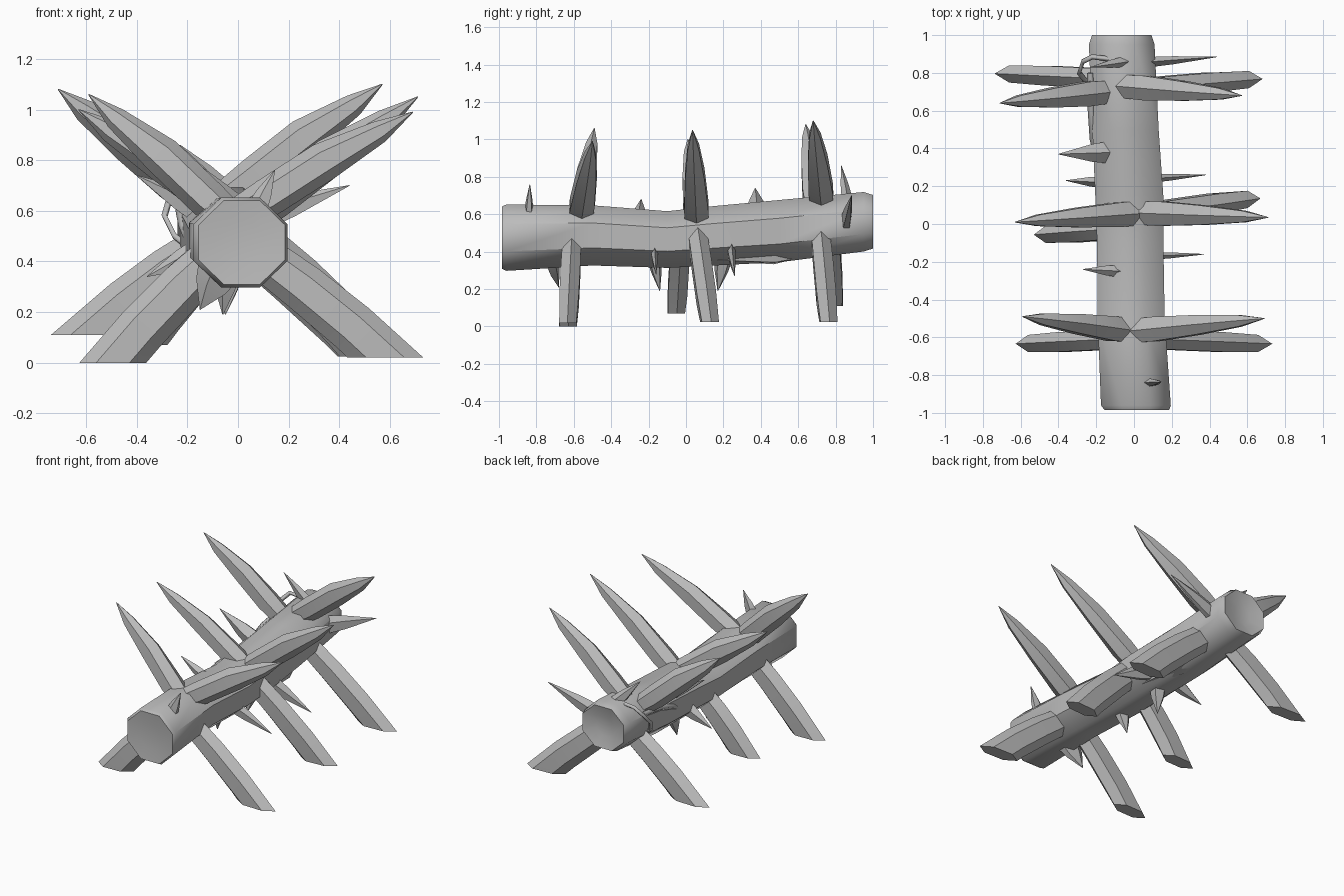
import bpy, bmesh, math
from mathutils import Vector

cube = bpy.data.objects.get("Cube")
if cube:
    bpy.data.objects.remove(cube, do_unlink=True)

wood = bpy.data.materials.new("grey_wood")
wood.use_nodes = True
GREY = (0.5, 0.5, 0.5, 1)
wood.diffuse_color = GREY
wood.node_tree.nodes["Principled BSDF"].inputs["Base Color"].default_value = GREY


def finish(name, bm, angle):
    bmesh.ops.recalc_face_normals(bm, faces=bm.faces)
    mesh = bpy.data.meshes.new(name)
    bm.to_mesh(mesh)
    bm.free()
    obj = bpy.data.objects.new(name, mesh)
    bpy.context.collection.objects.link(obj)
    mesh.materials.append(wood)
    bpy.ops.object.select_all(action="DESELECT")
    obj.select_set(True)
    bpy.context.view_layer.objects.active = obj
    bpy.ops.object.shade_smooth_by_angle(angle=math.radians(angle))


def loft(name, rings, angle=32):
    """Skin a row of equal point rings and close both ends."""
    bm = bmesh.new()
    loops = [[bm.verts.new(p) for p in ring] for ring in rings]
    n = len(loops[0])
    for a, b in zip(loops, loops[1:]):
        for i in range(n):
            j = (i + 1) % n
            bm.faces.new((a[i], a[j], b[j], b[i]))
    bm.faces.new(loops[0])
    bm.faces.new(loops[-1])
    finish(name, bm, angle)


def oval(centre, u, v, sides, turn=0):
    angles = [math.tau * (i + turn) / sides for i in range(sides)]
    return [Vector(centre) + u * math.cos(a) + v * math.sin(a) for a in angles]


def stake(name, base, tip, profile, sides=6, foot=None):
    """Tapered stake; profile rows are position, height, thickness, bow."""
    base, tip = Vector(base), Vector(tip)
    axis = (tip - base).normalized()
    side = Vector((0, 1, 0))
    side = (side - axis * side.dot(axis)).normalized()
    up = side.cross(axis)
    if up.z < 0:
        up = -up
    rings = [oval(base.lerp(tip, t) + up * bow, up * h / 2, side * w / 2, sides)
             for t, h, w, bow in profile]
    if foot is not None:
        # Saw the end level with the ground
        for p in rings[-1]:
            p += axis * ((foot - p.z) / axis.z)
    loft(name, rings)


# Slightly bent eight-sided log with a hollowed back end: y, x, z, half width, half height
LOG = [(-0.975, 0.015, 0.475, 0.09, 0.09),
       (-0.985, 0.015, 0.475, 0.185, 0.18), (-0.96, 0.01, 0.475, 0.2, 0.192),
       (-0.5, -0.015, 0.487, 0.192, 0.174), (-0.1, -0.02, 0.465, 0.19, 0.164),
       (0.15, -0.025, 0.485, 0.195, 0.172), (0.5, -0.045, 0.51, 0.19, 0.18),
       (0.95, -0.065, 0.56, 0.188, 0.172), (1.0, -0.065, 0.56, 0.17, 0.155),
       (0.975, -0.065, 0.56, 0.07, 0.07)]
X, Z = Vector((1, 0, 0)), Vector((0, 0, 1))
loft("log", [oval((x, y, z), X * w, Z * h, 8, 0.5) for y, x, z, w, h in LOG], 46)

# Six sharpened upper stakes
SPIKE = [(0, 0.13, 0.14, 0), (0.2, 0.155, 0.15, 0), (0.52, 0.155, 0.12, 0.01),
         (0.82, 0.09, 0.07, 0), (1, 0.004, 0.004, 0)]
UPPER = {
    "front_left": ((-0.03, -0.57, 0.565), (0.69, -0.50, 0.99)),
    "front_right": ((0.0, -0.57, 0.54), (-0.59, -0.49, 1.06)),
    "middle_left": ((0.0, 0.06, 0.54), (0.71, 0.035, 1.05)),
    "middle_right": ((0.06, 0.06, 0.54), (-0.63, 0.01, 1.0)),
    "back_left": ((-0.06, 0.73, 0.645), (0.57, 0.68, 1.1)),
    "back_right": ((-0.14, 0.7, 0.62), (-0.71, 0.64, 1.08)),
}
for place, (base, tip) in UPPER.items():
    stake("upper_stake_" + place, base, tip, SPIKE)

# Six lower legs sawn flat at the foot
LEG = [(0, 0.17, 0.115, 0), (0.35, 0.19, 0.12, 0.01), (0.75, 0.2, 0.12, 0.01),
       (1, 0.19, 0.105, 0)]
LOWER = {
    "front_left": ((0.08, -0.61, 0.43), (0.57, -0.63, 0.03), 0.02),
    "front_right": ((-0.06, -0.61, 0.45), (-0.475, -0.63, 0.02), 0.0),
    "middle_left": ((0.07, 0.06, 0.49), (0.53, 0.125, 0.03), 0.025),
    "middle_right": ((-0.1, -0.03, 0.42), (-0.37, -0.05, 0.11), 0.07),
    "back_left": ((0.03, 0.72, 0.47), (0.52, 0.76, 0.04), 0.025),
    "back_right": ((-0.12, 0.77, 0.47), (-0.545, 0.79, 0.14), 0.11),
}
for place, (base, tip, foot) in LOWER.items():
    stake("leg_" + place, base, tip, LEG, foot=foot)

# Small blade-like thorns: base, tip, height, thickness
THORNS = [
    ((0.08, -0.84, 0.61), (0.145, -0.835, 0.76), 0.09, 0.05),
    ((-0.08, -0.25, 0.59), (-0.27, -0.24, 0.68), 0.08, 0.07),
    ((-0.12, 0.38, 0.58), (-0.40, 0.37, 0.74), 0.13, 0.13),
    ((-0.06, 0.86, 0.68), (-0.23, 0.83, 0.86), 0.09, 0.06),
    ((0.06, 0.855, 0.56), (0.44, 0.885, 0.7), 0.13, 0.06),
    ((0.06, -0.17, 0.41), (0.37, -0.16, 0.28), 0.11, 0.045),
    ((0.06, 0.24, 0.42), (0.38, 0.26, 0.27), 0.13, 0.05),
    ((-0.14, 0.22, 0.44), (-0.36, 0.23, 0.34), 0.12, 0.07),
    ((-0.03, 0.2, 0.36), (-0.05, 0.17, 0.19), 0.12, 0.1),
    ((-0.04, -0.17, 0.36), (-0.06, -0.14, 0.19), 0.12, 0.08),
    ((-0.07, -0.72, 0.36), (-0.15, -0.68, 0.21), 0.19, 0.08),
]
for k, (base, tip, h, w) in enumerate(THORNS, 1):
    stake(f"thorn_{k}", base, tip, [(0, h, w, 0), (0.4, h * 0.75, w * 0.75, 0),
                                    (1, 0.003, 0.003, 0)], 5)


def twig(name, points, radius):
    """Thin angular vine swept along a path."""
    curve = bpy.data.curves.new(name, "CURVE")
    curve.dimensions = "3D"
    curve.bevel_depth = radius
    curve.bevel_resolution = 0
    curve.use_fill_caps = True
    line = curve.splines.new("POLY")
    line.points.add(len(points) - 1)
    for slot, p in zip(line.points, points):
        slot.co = (*p, 1)
    curve.materials.append(wood)
    obj = bpy.data.objects.new(name, curve)
    bpy.context.collection.objects.link(obj)


# Hooked twig and vine on the right flank
twig("hooked_twig", [(-0.1, 0.87, 0.7), (-0.22, 0.885, 0.7), (-0.27, 0.86, 0.65),
                     (-0.29, 0.8, 0.58), (-0.25, 0.75, 0.5), (-0.2, 0.72, 0.46)], 0.014)
twig("flank_vine", [(-0.23, 0.8, 0.62), (-0.225, 0.6, 0.59), (-0.215, 0.45, 0.54),
                    (-0.19, 0.35, 0.48)], 0.02)
# Torn bark on the belly of the log
stake("bark_flap", (0.04, 0.12, 0.37), (-0.02, 0.62, 0.38),
      [(0, 0.03, 0.1, 0), (0.7, 0.09, 0.16, 0), (1, 0.02, 0.08, 0)])
